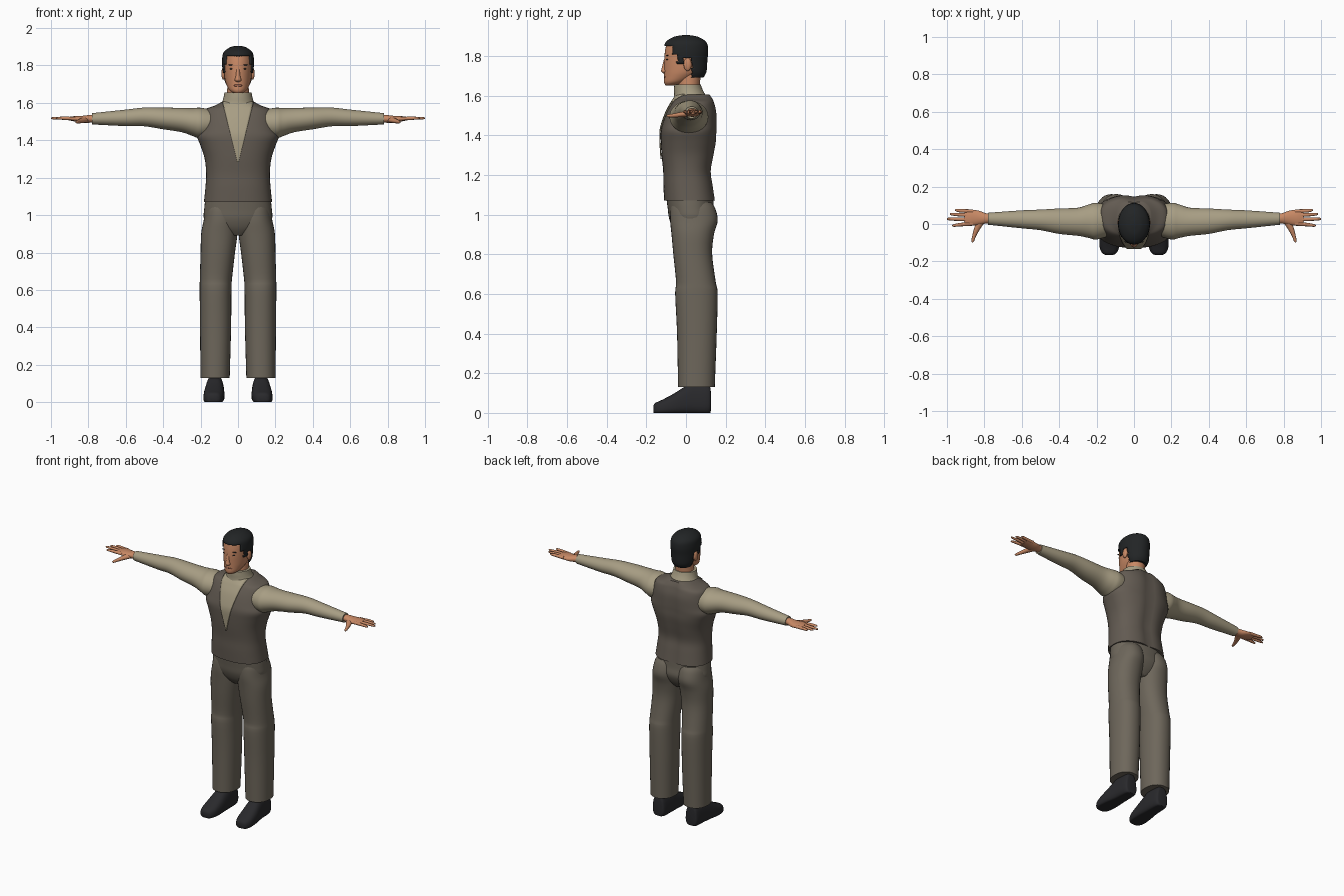
import bpy, bmesh, math

def material(name, rgb):
    m = bpy.data.materials.new(name)
    m.diffuse_color = (*rgb, 1)
    return m

VEST = material("vest brown", (0.125, 0.105, 0.085))
PANTS = material("trouser taupe", (0.155, 0.135, 0.105))
SHIRT = material("shirt khaki", (0.39, 0.34, 0.23))
SKIN = material("skin", (0.58, 0.25, 0.13))
LIP = material("lip", (0.36, 0.13, 0.08))
HAIR = material("hair black", (0.016, 0.018, 0.019))
SHOE = material("shoe black", (0.022, 0.022, 0.025))


def finish(name, bm, mat, mirror=False):
    bmesh.ops.recalc_face_normals(bm, faces=bm.faces[:])
    me = bpy.data.meshes.new(name)
    bm.to_mesh(me)
    bm.free()
    me.materials.append(mat)
    ob = bpy.data.objects.new(name, me)
    bpy.context.collection.objects.link(ob)
    bpy.context.view_layer.objects.active = ob
    ob.select_set(True)
    bpy.ops.object.shade_smooth_by_angle(angle=math.radians(50))
    ob.select_set(False)
    if mirror:
        mod = ob.modifiers.new("mirror", 'MIRROR')
        mod.use_clip = False
        mod.use_mirror_merge = False
    return ob


def smooth_rings(rings, sub):
    """Catmull-Rom refinement of a list of cross-sections."""
    out = []
    n = len(rings)
    for i in range(n - 1):
        p = [rings[max(0, min(n - 1, i + k))] for k in (-1, 0, 1, 2)]
        for s in range(sub):
            t = s / sub
            out.append([0.5 * (2 * b + (c - a) * t + (2 * a - 5 * b + 4 * c - d) * t * t
                               + (3 * b - a - 3 * c + d) * t ** 3)
                        for a, b, c, d in zip(*p)])
    return out + [list(rings[-1])]


def loft(name, rings, mat, axis='z', seg=32, sub=4, power=2.0, mirror=False,
         tweak=None, keep=None):
    """Rings are (position, centre a, radius a, centre b, radius b)."""
    bm = bmesh.new()
    loops = []
    for t, ca, ra, cb, rb in smooth_rings(rings, sub):
        loop = []
        for k in range(seg):
            c, s = math.cos(math.tau * k / seg), math.sin(math.tau * k / seg)
            a = ca + ra * math.copysign(abs(c) ** (2 / power), c)
            b = cb + rb * math.copysign(abs(s) ** (2 / power), s)
            co = {'z': (a, b, t), 'x': (t, a, b), 'y': (a, t, b)}[axis]
            loop.append(bm.verts.new(tweak(*co) if tweak else co))
        loops.append(loop)
    for lo, hi in zip(loops, loops[1:]):
        for k in range(seg):
            j = (k + 1) % seg
            bm.faces.new((lo[k], lo[j], hi[j], hi[k]))
    bm.faces.new(loops[0])
    bm.faces.new(loops[-1])
    if keep:
        drop = [f for f in bm.faces if not keep(f.calc_center_median())]
        bmesh.ops.delete(bm, geom=drop, context='FACES')
    return finish(name, bm, mat, mirror)


def blob(name, pos, size, mat, mirror=False):
    bm = bmesh.new()
    bmesh.ops.create_uvsphere(bm, u_segments=16, v_segments=10, radius=1)
    for v in bm.verts:
        v.co = [p + c * s for p, c, s in zip(pos, v.co, size)]
    return finish(name, bm, mat, mirror)


# Vest, with a shallow groove down the spine
vest = [(1.07, 0, .182, .02, .13), (1.15, 0, .174, .012, .126), (1.22, 0, .17, .007, .122),
        (1.30, 0, .178, .01, .133), (1.37, 0, .2, .014, .141), (1.42, 0, .218, .015, .142),
        (1.46, 0, .205, .02, .138), (1.52, 0, .19, .03, .126), (1.565, 0, .175, .037, .108),
        (1.585, 0, .125, .04, .098), (1.605, 0, .088, .042, .085)]
POWER = 2.4


def spine(x, y, z):
    if y > 0.06:
        y -= 0.012 * math.exp(-(x / .035) ** 2)
    return x, y, z


loft("vest", vest, VEST, seg=48, power=POWER, tweak=spine)

# Shirt front: thin V-shaped plate that follows the chest
bm = bmesh.new()
rows = []
for z, _, rx, cy, ry in smooth_rings(vest, 8):
    if z < 1.28:
        continue
    w = min(.002 + .25 * (z - 1.28), .9 * rx)
    row = []
    for i in range(13):
        x = w * (i - 6) / 6
        y = cy - ry * (1 - abs(x / rx) ** POWER) ** (1 / POWER)
        row.append(bm.verts.new((x, y - .004, z)))
    rows.append(row)
for lo, hi in zip(rows, rows[1:]):
    for i in range(12):
        bm.faces.new((lo[i], lo[i + 1], hi[i + 1], hi[i]))
ob = finish("shirt_front", bm, SHIRT)
plate = ob.modifiers.new("thickness", 'SOLIDIFY')
plate.thickness, plate.offset = .006, 0

# Collar and sleeves
loft("shirt_collar", [(1.56, 0, .12, .03, .095), (1.60, 0, .088, .02, .08),
                      (1.63, 0, .077, .012, .072), (1.655, 0, .073, .008, .067)], SHIRT)
loft("sleeve", [(.12, .02, .08, 1.49, .07), (.20, .015, .098, 1.492, .082),
                (.24, .015, .09, 1.497, .075), (.30, .012, .075, 1.508, .065),
                (.40, .015, .068, 1.517, .058), (.50, .022, .055, 1.525, .05),
                (.60, .025, .048, 1.52, .044), (.78, .028, .032, 1.515, .03)],
     SHIRT, 'x', mirror=True)

# Trousers: hips and two legs
loft("trouser_hips", [(.89, 0, .05, .03, .065), (.93, 0, .15, .03, .095), (.98, 0, .182, .03, .115),
                      (1.03, 0, .181, .024, .116), (1.075, 0, .176, .02, .118)],
     PANTS, seg=40, power=2.2)
loft("trouser_leg", [(.13, .1225, .078, .0525, .0925), (.40, .12, .083, .055, .1),
                     (.60, .12, .085, .0525, .107), (.66, .118, .086, .05, .1),
                     (.80, .108, .092, .034, .098), (.90, .1, .097, .034, .107),
                     (.97, .094, .09, .04, .12), (1.03, .09, .083, .035, .113),
                     (1.06, .085, .075, .03, .1)], PANTS, power=2.2, mirror=True)


# Shoes: flat sole, narrowing towards the ankle
def shoe_shape(x, y, z):
    return .127 + (x - .127) * (1.05 - 2 * max(z, 0)), y, max(z, 0)


loft("shoe", [(.125, .122, .03, .06, .05), (.112, .122, .046, .066, .074), (.03, .123, .053, .069, .078),
              (-.01, .125, .055, .06, .07), (-.06, .128, .057, .044, .054), (-.12, .131, .053, .028, .038),
              (-.155, .132, .038, .022, .028), (-.165, .132, .02, .02, .016)],
     SHOE, 'y', power=2.7, mirror=True, tweak=shoe_shape)

# Hands: palm, four fingers, thumb
loft("palm", [(.75, .028, .025, 1.515, .02), (.79, .03, .027, 1.515, .021), (.83, .033, .038, 1.512, .019),
              (.875, .034, .043, 1.515, .014), (.905, .034, .036, 1.516, .009)],
     SKIN, 'x', seg=20, mirror=True)
for i, (base, tip, end) in enumerate([(.068, .074, .958), (.046, .053, .985),
                                      (.023, .027, 1.0), (.001, -.008, .972)]):
    mid = (base + tip) / 2
    loft(f"finger_{i + 1}", [(.86, base, .010, 1.515, .010), (.93, mid, .0095, 1.518, .009),
                             (end - .008, tip, .007, 1.518, .006), (end, tip, .002, 1.518, .002)],
         SKIN, 'x', seg=10, sub=2, mirror=True)
loft("thumb", [(.025, .812, .026, 1.511, .016), (-.02, .836, .018, 1.505, .013),
               (-.06, .853, .011, 1.5, .01), (-.09, .862, .008, 1.498, .007),
               (-.098, .863, .003, 1.498, .003)], SKIN, 'y', seg=12, mirror=True)

# Neck and head
loft("neck", [(1.62, 0, .06, .014, .056), (1.66, 0, .058, .014, .056), (1.73, 0, .056, .018, .06)], SKIN)
loft("head", [(1.652, 0, .022, -.078, .025), (1.668, 0, .046, -.055, .056), (1.70, 0, .063, -.026, .084),
              (1.73, 0, .071, -.01, .1), (1.78, 0, .075, -.005, .105), (1.83, 0, .077, 0, .105),
              (1.87, 0, .068, 0, .093), (1.893, 0, .038, 0, .055), (1.9, 0, .01, 0, .013)], SKIN)
loft("nose", [(1.712, 0, .008, -.106, .008), (1.722, 0, .018, -.108, .017), (1.74, 0, .013, -.107, .015),
              (1.785, 0, .008, -.103, .008)], SKIN, seg=16)
blob("ear", (.078, .008, 1.757), (.011, .02, .033), SKIN, True)
blob("lips", (0, -.103, 1.693), (.026, .009, .007), LIP)
blob("eye", (.032, -.094, 1.782), (.013, .007, .004), HAIR, True)
blob("eyebrow", (.034, -.093, 1.803), (.018, .007, .003), HAIR, True)


# Hair: shell cut along the hairline, with sideburns
def hairline(p):
    if p.y < -.065:
        return p.z > 1.85
    if p.y < -.045:
        return p.z > 1.81
    if p.y < -.012:
        return p.z > 1.755
    if p.y < .03:
        return p.z > 1.785
    return p.z > 1.69


hair = loft("hair", [(1.69, 0, .056, .035, .052), (1.72, 0, .073, .02, .083), (1.78, 0, .083, 0, .108),
                     (1.83, 0, .085, 0, .112), (1.87, 0, .077, 0, .102), (1.896, 0, .045, 0, .062),
                     (1.905, 0, .012, 0, .015)], HAIR, seg=48, sub=6, keep=hairline)
shell = hair.modifiers.new("thickness", 'SOLIDIFY')
shell.thickness, shell.offset = .012, -1
